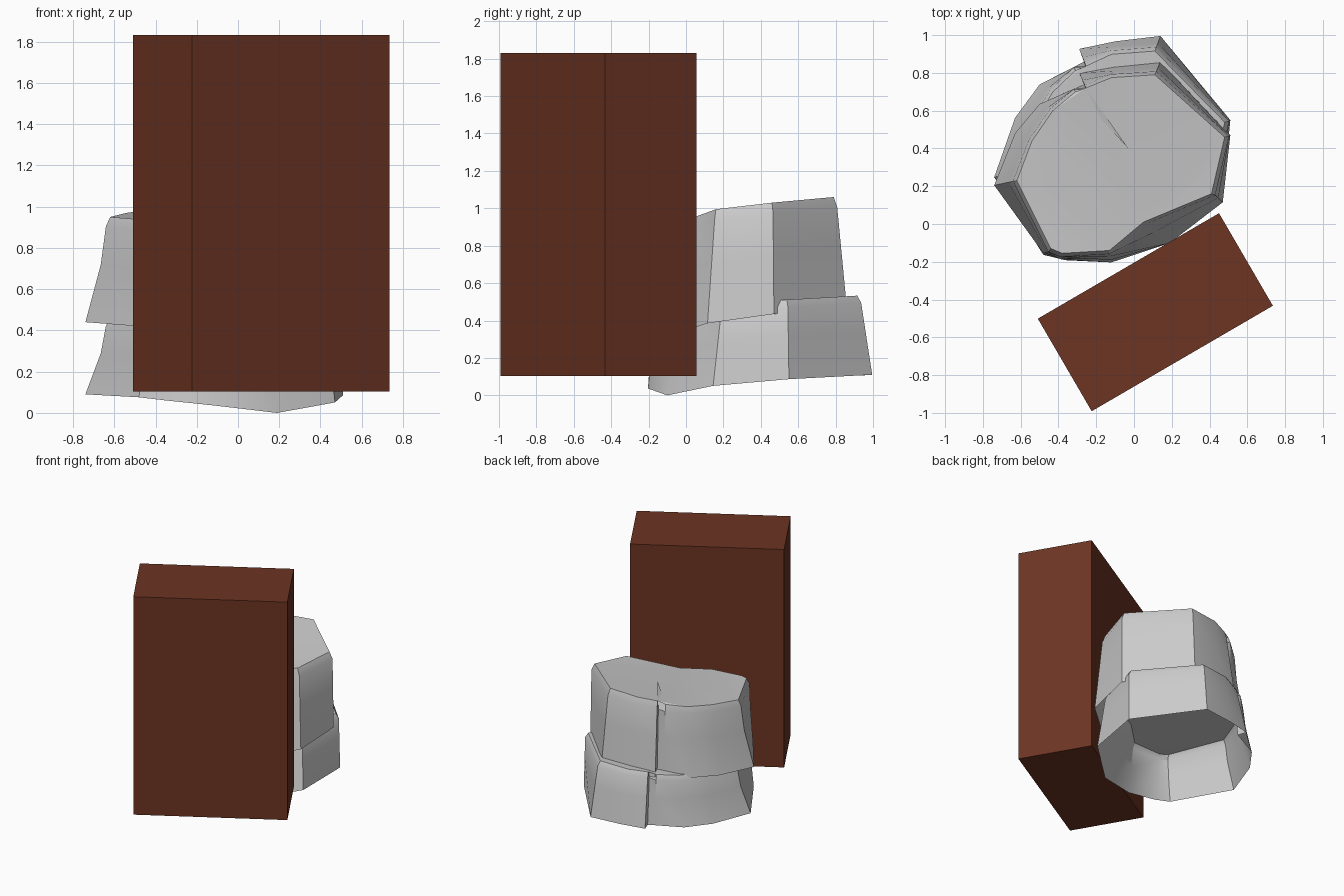
import bpy, bmesh, math
from mathutils import Vector

if "Cube" in bpy.data.objects:
    bpy.data.objects.remove(bpy.data.objects["Cube"])

# Boulder outline, clockwise from the left corner: (base point, top point)
OUTLINE = [
    ((-.74, .205, .44), (-.62, .23, .95)),
    ((-.63, .48, .45), (-.54, .44, .97)),
    ((-.50, .635, .455), (-.43, .60, .985)),
    ((-.31, .72, .46), (-.31, .70, 1.01)),
    ((-.265, .74, .46), (-.03, .40, 1.01)),   # bottom of the crack
    ((-.29, .80, .462), (-.255, .72, 1.03)),
    ((-.10, .835, .465), (-.12, .775, 1.045)),
    ((.14, .86, .468), (.11, .79, 1.06)),
    ((.51, .47, .435), (.48, .46, 1.03)),
    ((.47, .115, .385), (.41, .16, .995)),
    ((.19, -.10, .314), (.05, .01, .94)),
    ((-.12, -.19, .365), (-.13, -.14, .92)),
    ((-.36, -.18, .40), (-.38, -.155, .93)),
    ((-.48, -.155, .42), (-.44, -.13, .935)),
]
CRACK = 4
CENTRE = Vector((-.1, .33))


def make_boulder(name, y_map, z_map):
    """Open-bottomed rock: base, flared waist, shoulder and bevelled top."""
    rings = [[], [], [], []]
    for i, (b, t) in enumerate(OUTLINE):
        b, t = Vector(b), Vector(t)
        s = b.lerp(t, .91)
        if i == CRACK:
            s.xy = (-.255, .71)
        else:
            s.xy = CENTRE + (t.xy - CENTRE) * 1.04
        m = b.lerp(s, .6)
        if b.x < -.45:
            m.xy = b.xy.lerp(s.xy, .75)
        for ring, p in zip(rings, (b, m, s, t)):
            ring.append(p)
    bm = bmesh.new()
    vs = [[bm.verts.new((p.x, y_map(p.y), z_map(p.z))) for p in r] for r in rings]
    n = len(OUTLINE)
    for lo, hi in zip(vs, vs[1:]):
        for i in range(n):
            j = (i + 1) % n
            bm.faces.new((lo[i], hi[i], hi[j], lo[j]))
    cap = bm.faces.new(vs[-1][::-1])
    bmesh.ops.triangulate(bm, faces=[cap])
    mesh = bpy.data.meshes.new(name)
    bm.to_mesh(mesh)
    bm.free()
    ob = bpy.data.objects.new(name, mesh)
    bpy.context.collection.objects.link(ob)
    bpy.ops.object.select_all(action='DESELECT')
    ob.select_set(True)
    bpy.context.view_layer.objects.active = ob
    bpy.ops.object.shade_smooth_by_angle(angle=math.radians(30))
    return ob


# Two stacked boulders; the lower one is flatter and deeper
make_boulder("upper_boulder", lambda y: y, lambda z: z)
make_boulder("lower_boulder", lambda y: (y + .012) / .876, lambda z: (z - .314) / 1.4)

# Upright brown block
bpy.ops.mesh.primitive_cube_add(size=1, location=(.113, -.467, .968),
                                rotation=(0, 0, math.radians(30.2)))
block = bpy.context.object
block.name = "brown_block"
block.scale = (1.11, .567, 1.727)
mat = bpy.data.materials.new("brown")
mat.diffuse_color = (.15, .035, .016, 1)
mat.use_nodes = True
mat.node_tree.nodes["Principled BSDF"].inputs["Base Color"].default_value = mat.diffuse_color
block.data.materials.append(mat)
